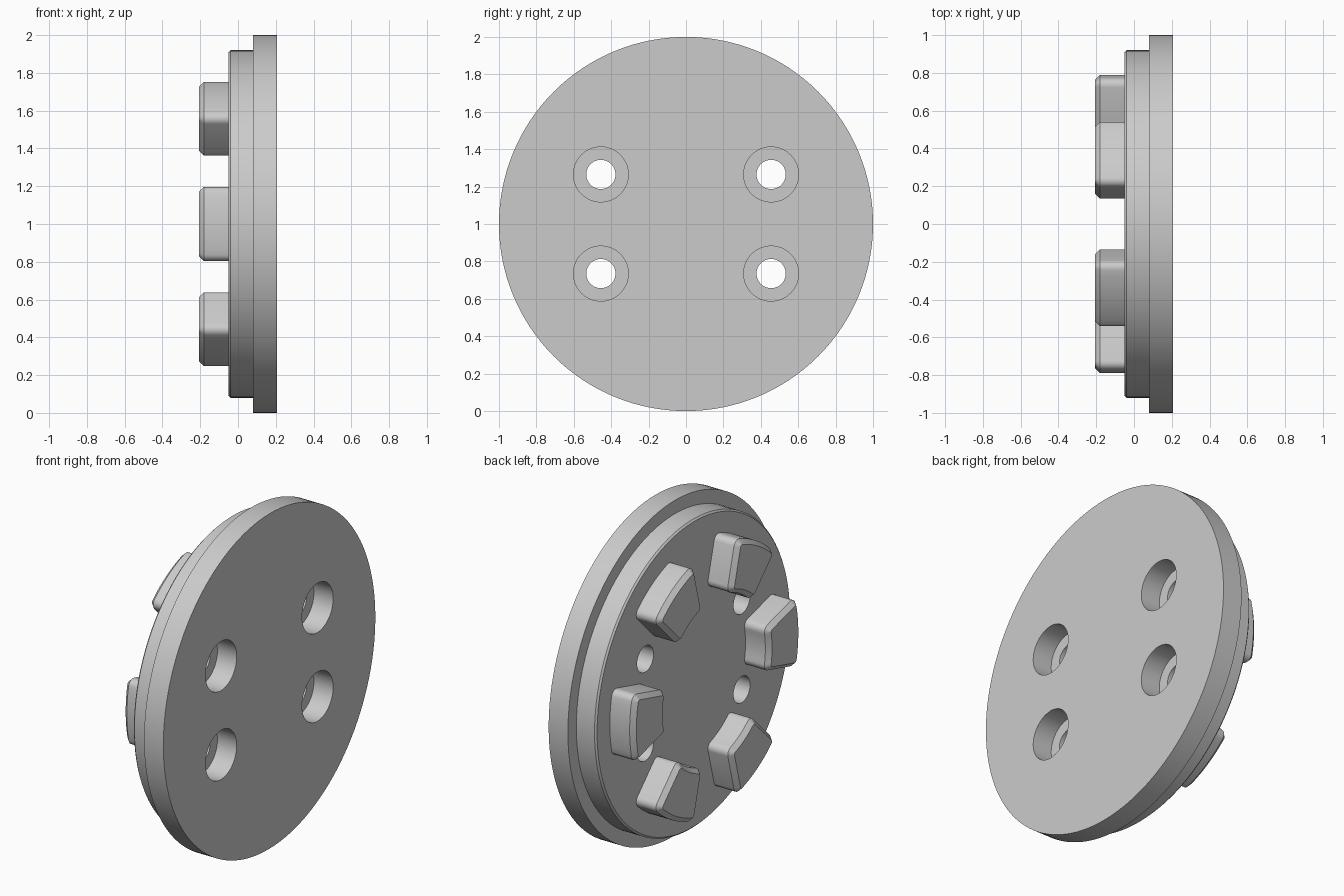
import bpy, bmesh
from math import sin, cos, asin, radians, pi

cube = bpy.data.objects.get("Cube")
if cube:
    bpy.data.objects.remove(cube, do_unlink=True)

grey = bpy.data.materials.new("plain_grey")
grey.use_nodes = True
colour = (0.6, 0.6, 0.6, 1)
grey.diffuse_color = colour
grey.node_tree.nodes["Principled BSDF"].inputs["Base Color"].default_value = colour

BACK, BASE, STEP, FRONT = -0.207, -0.05, 0.08, 0.207   # levels along the x axis


def finish(bm, name):
    bmesh.ops.recalc_face_normals(bm, faces=bm.faces)
    mesh = bpy.data.meshes.new(name)
    bm.to_mesh(mesh)
    bm.free()
    obj = bpy.data.objects.new(name, mesh)
    bpy.context.collection.objects.link(obj)
    mesh.materials.append(grey)
    return obj


def smooth(obj):
    bpy.ops.object.select_all(action='DESELECT')
    obj.select_set(True)
    bpy.context.view_layer.objects.active = obj
    bpy.ops.object.shade_smooth_by_angle(angle=radians(28))


def turned(name, profile, y, z, sides):
    """Closed solid turned about an x-parallel axis from (x, radius) points."""
    bm = bmesh.new()
    rings = []
    for x, r in profile:
        rings.append([bm.verts.new((x, y + r * cos(2 * pi * i / sides),
                                    z + r * sin(2 * pi * i / sides)))
                      for i in range(sides)])
    for a, b in zip(rings, rings[1:]):
        for i in range(sides):
            j = (i + 1) % sides
            bm.faces.new((a[i], a[j], b[j], b[i]))
    bm.faces.new(rings[0])
    bm.faces.new(rings[-1])
    return finish(bm, name)


# Stepped round plate with a fine chamfer on the smaller step
plate = turned("flange_plate", [(BASE, 0.91), (BASE + 0.01, 0.92), (STEP, 0.92),
                                (STEP, 1), (FRONT, 1)], 0, 1, 128)

# Four counterbored bolt holes
for y in (-0.455, 0.455):
    for z in (0.735, 1.265):
        cutter = turned("bolt_hole_cutter", [(BASE - 0.1, 0.078), (STEP, 0.078),
                                             (STEP, 0.147), (FRONT + 0.1, 0.147)],
                        y, z, 48)
        cut = plate.modifiers.new("bolt_hole", 'BOOLEAN')
        cut.operation, cut.solver, cut.object = 'DIFFERENCE', 'EXACT', cutter
        bpy.context.view_layer.objects.active = plate
        bpy.ops.object.modifier_apply(modifier=cut.name)
        bpy.data.objects.remove(cutter, do_unlink=True)
smooth(plate)


def sector_outline(inner, outer, half, fillet):
    """Ring sector with rounded corners, as (radial, tangential) points."""
    def arc(r, start, end, steps, cx=0, cy=0):
        angles = [start + (end - start) * k / steps for k in range(steps + 1)]
        return [(cx + r * cos(a), cy + r * sin(a)) for a in angles]

    ro, ri = outer - fillet, inner + fillet
    ao, ai = half - asin(fillet / ro), half - asin(fillet / ri)
    side = half + pi / 2
    pts = arc(outer, 0, ao, 5)[:-1]
    pts += arc(fillet, ao, side, 6, ro * cos(ao), ro * sin(ao))
    pts += arc(fillet, side, ai + pi, 6, ri * cos(ai), ri * sin(ai))
    pts += arc(inner, ai, 0, 5)[1:]
    return pts + [(u, -v) for u, v in reversed(pts[1:-1])]


# Six driving lugs with chamfered ends
outline = sector_outline(0.49, 0.79, radians(15), 0.04)
for n in range(6):
    a = n * pi / 3
    bm = bmesh.new()
    ring = [bm.verts.new((BASE + 0.01, u * cos(a) - v * sin(a),
                          1 + u * sin(a) + v * cos(a))) for u, v in outline]
    root = bm.faces.new(ring)
    top = bmesh.ops.extrude_face_region(bm, geom=[root], use_keep_orig=True)["geom"]
    verts = [g for g in top if isinstance(g, bmesh.types.BMVert)]
    bmesh.ops.translate(bm, verts=verts, vec=(BACK - BASE - 0.01, 0, 0))
    rim = [g for g in top if isinstance(g, bmesh.types.BMEdge)]
    bmesh.ops.bevel(bm, geom=rim, offset=0.026, segments=1, affect='EDGES',
                    clamp_overlap=False)
    smooth(finish(bm, f"lug_{n + 1}"))
